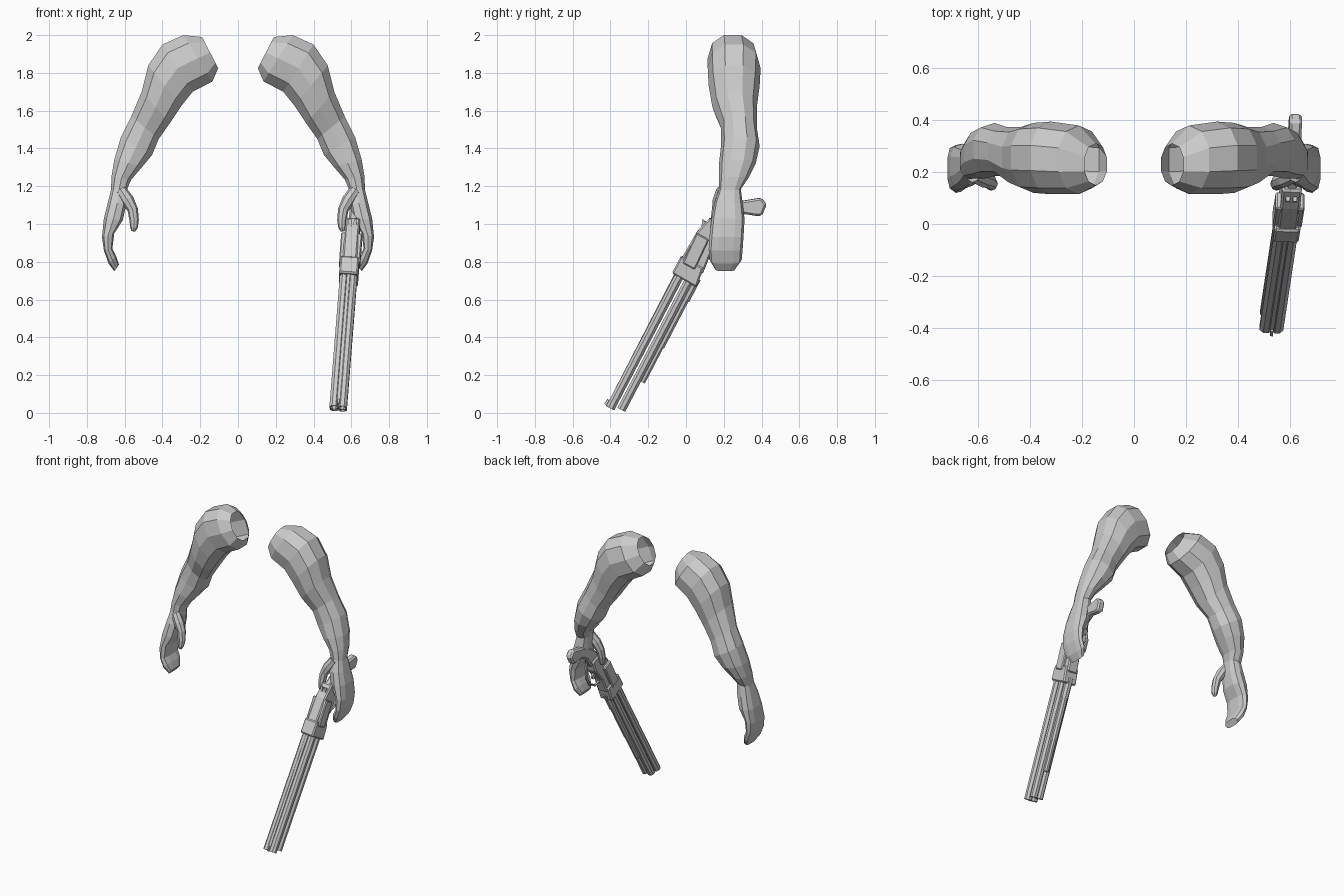
import bpy, bmesh, math
from mathutils import Vector, Matrix

if "Cube" in bpy.data.objects:
    bpy.data.objects.remove(bpy.data.objects["Cube"])

# Gun frame: u = sideways, v = toward its underside, w = from muzzle to grip
W = Vector((0.07, 0.463, 0.885)).normalized()
V = Vector((0, 0.886, -0.463)).normalized()
U = V.cross(W)
GUN = Matrix((U, V, W)).transposed().to_4x4()
GUN.translation = Vector((0.53, -0.425, 0.04))


def finish(name, bm, mat=None):
    if mat:
        bm.transform(mat)
    bmesh.ops.recalc_face_normals(bm, faces=bm.faces[:])
    mesh = bpy.data.meshes.new(name)
    bm.to_mesh(mesh)
    bm.free()
    ob = bpy.data.objects.new(name, mesh)
    bpy.context.collection.objects.link(ob)
    return ob


def loft(name, rings, cap_start=True, cap_end=True, mat=None):
    bm = bmesh.new()
    loops = [[bm.verts.new(p) for p in r] for r in rings]
    n = len(loops[0])
    for a, b in zip(loops, loops[1:]):
        for i in range(n):
            j = (i + 1) % n
            bm.faces.new((a[i], a[j], b[j], b[i]))
    if cap_start:
        bm.faces.new(loops[0])
    if cap_end:
        bm.faces.new(loops[-1])
    return finish(name, bm, mat)


def tube_rings(pts, radii, sides=8):
    pts = [Vector(p) for p in pts]
    rings = []
    for i, (p, r) in enumerate(zip(pts, radii)):
        d = (pts[min(i + 1, len(pts) - 1)] - pts[max(i - 1, 0)]).normalized()
        a = d.cross(Vector((0, 1, 0.02)) if abs(d.y) < 0.8 else Vector((1, 0, 0))).normalized()
        b = d.cross(a)
        rings.append([p + r * (math.cos(t) * a + math.sin(t) * b)
                      for t in (math.tau * k / sides for k in range(sides))])
    return rings


def local(y, z):
    dy, dz = y + 0.425, z - 0.04
    return V.y * dy + V.z * dz, W.y * dy + W.z * dz


def slab(name, profile, half, bevel=0.008, u=0.0):
    # Side-view (y, z) profile given thickness across the gun
    bm = bmesh.new()
    pts = [local(*p) for p in profile]
    a = [bm.verts.new((u - half, v, w)) for v, w in pts]
    b = [bm.verts.new((u + half, v, w)) for v, w in pts]
    bm.faces.new(a)
    bm.faces.new(b)
    for i in range(len(a)):
        j = (i + 1) % len(a)
        bm.faces.new((a[i], a[j], b[j], b[i]))
    ob = finish(name, bm, GUN)
    if bevel:
        m = ob.modifiers.new("bevel", 'BEVEL')
        m.width, m.segments = bevel, 1
    return ob


# Arm sections: outer x, z, inner x, z, front y, back y
ARM = [
    (0.19, 1.99, 0.105, 1.825, 0.15, 0.31),
    (0.29, 2.00, 0.135, 1.755, 0.115, 0.38),
    (0.40, 1.95, 0.24, 1.70, 0.115, 0.395),
    (0.475, 1.84, 0.30, 1.625, 0.12, 0.39),
    (0.51, 1.70, 0.36, 1.535, 0.14, 0.375),
    (0.565, 1.57, 0.42, 1.45, 0.185, 0.375),
    (0.62, 1.46, 0.455, 1.365, 0.185, 0.39),
    (0.655, 1.34, 0.505, 1.305, 0.175, 0.37),
    (0.67, 1.25, 0.565, 1.235, 0.175, 0.33),
    (0.672, 1.18, 0.585, 1.19, 0.175, 0.29),
    (0.69, 1.11, 0.59, 1.11, 0.15, 0.30),
    (0.71, 1.03, 0.61, 1.02, 0.135, 0.31),
    (0.72, 0.93, 0.655, 0.95, 0.125, 0.305),
    (0.71, 0.86, 0.665, 0.87, 0.12, 0.30),
    (0.685, 0.79, 0.645, 0.83, 0.125, 0.295),
    (0.655, 0.75, 0.63, 0.785, 0.15, 0.265),
]


def arm_ring(sec, side, power, n=10):
    ox, oz, ix, iz, y0, y1 = sec
    pts = []
    for k in range(n):
        t = math.tau * (k + 0.5) / n
        c, s = math.cos(t), math.sin(t)
        c = math.copysign(abs(c) ** power, c) / math.cos(math.pi / n) ** power
        s = math.copysign(abs(s) ** power, s)
        pts.append((side * ((ox + ix) / 2 + c * (ox - ix) / 2),
                    (y0 + y1) / 2 + s * (y1 - y0) / 2,
                    (oz + iz) / 2 + c * (oz - iz) / 2))
    return pts


# Arms with mitten hands, open at the shoulder, and separate thumbs
for label, side in (("right", 1), ("left", -1)):
    rings = [arm_ring(s, side, 0.9 if i < 9 else 0.7) for i, s in enumerate(ARM)]
    loft(label + "_arm", rings, cap_start=False)
    thumb = [(0.62, 0.19, 1.18), (0.583, 0.175, 1.125), (0.557, 0.165, 1.075),
             (0.55, 0.155, 1.02), (0.551, 0.148, 0.98), (0.555, 0.145, 0.962)]
    loft(label + "_thumb", tube_rings([(side * x, y, z) for x, y, z in thumb],
                                      [0.03, 0.034, 0.028, 0.025, 0.02, 0.01]))


# Four barrels with hollow muzzles
def barrel(name, u, v, r, w0, w1, bore=True, sides=8):
    steps = [(w1, r), (w0, r)] + ([(w0, r * 0.7), (w0 + 0.06, r * 0.7)] if bore else [])
    rings = [[(u + q * math.cos(t), v + q * math.sin(t), w)
              for t in (math.tau * (k + 0.5) / sides for k in range(sides))]
             for w, q in steps]
    loft(name, rings, mat=GUN)


for u in (-0.022, 0.022):
    tag = "left" if u < 0 else "right"
    barrel("upper_barrel_" + tag, u, 0.028, 0.026, 0.0, 0.82)
    barrel("lower_barrel_" + tag, u, 0.084, 0.025, 0.02, 0.82)

# Stepped rod below the barrels, rib and front sight
for i, (w0, r) in enumerate(((0.20, 0.017), (0.41, 0.021), (0.69, 0.026))):
    barrel("under_rod_%d" % (i + 1), 0, 0.114, r, w0, 0.82, bore=False)
slab("top_rib", [(-0.41, 0.06), (-0.06, 0.74), (-0.04, 0.73), (-0.39, 0.05)], 0.008, 0)
slab("front_sight", [(-0.433, 0.05), (-0.415, 0.075), (-0.40, 0.055), (-0.415, 0.03)], 0.005, 0)

# Collar, receiver and raised side plates
slab("collar", [(-0.072, 0.745), (0.058, 0.67), (0.095, 0.775), (-0.025, 0.835)], 0.05)
slab("receiver", [(-0.035, 0.80), (0.09, 0.74), (0.13, 0.84), (0.20, 0.93), (0.22, 1.0),
                  (0.13, 1.04), (0.06, 0.965)], 0.038)
for u in (-0.042, 0.042):
    slab("side_plate_" + ("left" if u < 0 else "right"),
         [(-0.015, 0.80), (0.05, 0.765), (0.125, 0.925), (0.06, 0.96)], 0.014, 0.006, u)

# Hammers
for u in (-0.014, 0.014):
    slab("hammer_" + ("left" if u < 0 else "right"),
         [(0.08, 0.965), (0.09, 1.03), (0.108, 1.015), (0.15, 1.03), (0.15, 0.98)], 0.008, 0, u)

# Curved grip
slab("grip", [(0.11, 1.01), (0.19, 1.08), (0.25, 1.115), (0.31, 1.13), (0.40, 1.145),
              (0.43, 1.11), (0.405, 1.05), (0.37, 1.05), (0.31, 1.06), (0.26, 1.03),
              (0.22, 0.97), (0.17, 0.93)], 0.024, 0.01)

# Trigger guard and trigger
guard = [(0.11, 0.83), (0.17, 0.815), (0.225, 0.84), (0.255, 0.90), (0.25, 0.98), (0.23, 1.0)]
loft("trigger_guard", tube_rings([(0, *local(*p)) for p in guard], [0.009] * 6, 6), mat=GUN)
slab("trigger", [(0.15, 0.885), (0.19, 0.865), (0.20, 0.885), (0.175, 0.91)], 0.006, 0)
